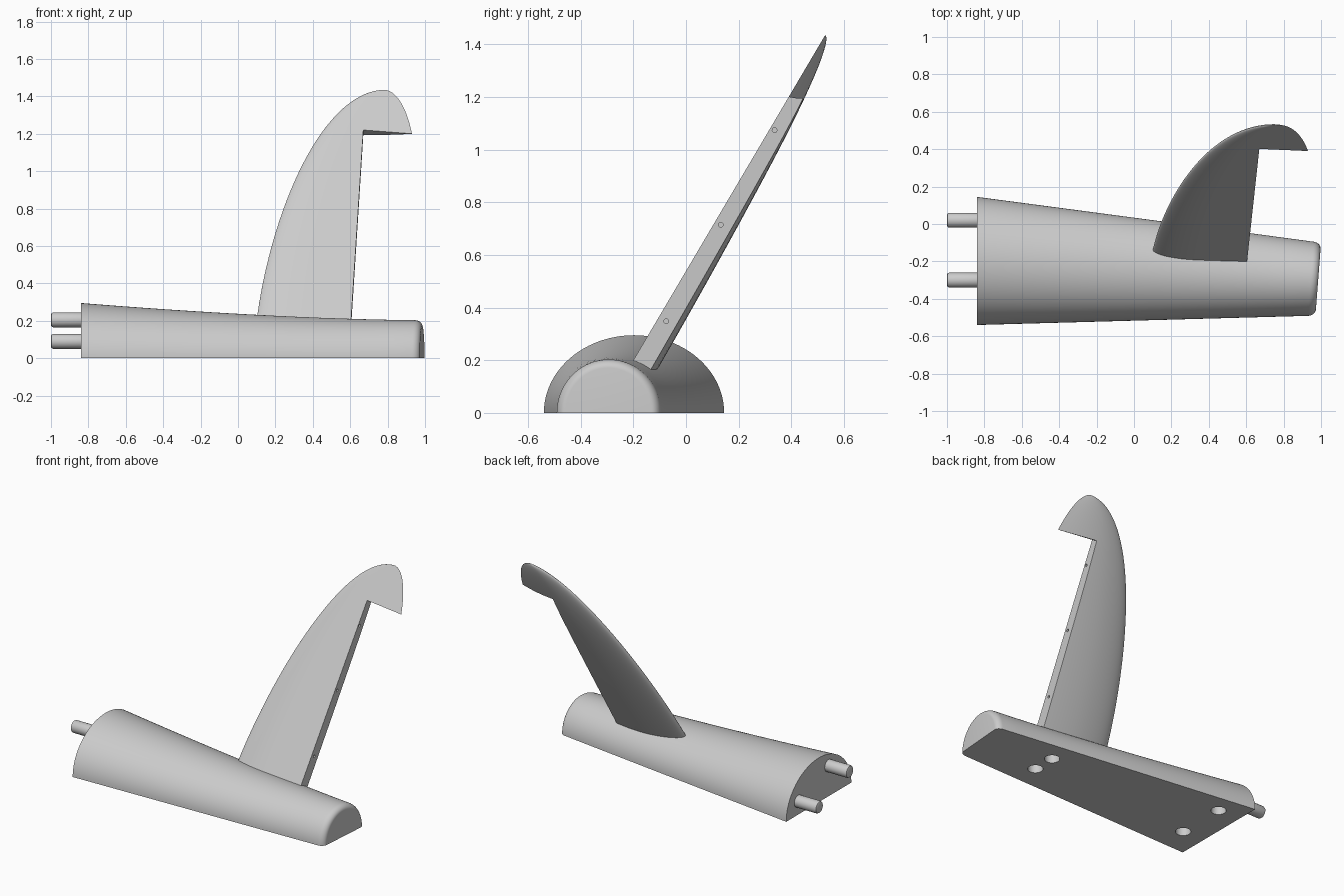
import bpy, bmesh, math
from mathutils import Vector, Matrix

if "Cube" in bpy.data.objects:
    bpy.data.objects.remove(bpy.data.objects["Cube"])

grey = bpy.data.materials.new("light_grey")
grey.use_nodes = True
grey.diffuse_color = (0.6, 0.6, 0.6, 1)
grey.node_tree.nodes["Principled BSDF"].inputs["Base Color"].default_value = (0.6, 0.6, 0.6, 1)


def add_object(name, bm):
    bmesh.ops.recalc_face_normals(bm, faces=bm.faces)
    mesh = bpy.data.meshes.new(name)
    bm.to_mesh(mesh)
    bm.free()
    mesh.materials.append(grey)
    obj = bpy.data.objects.new(name, mesh)
    bpy.context.collection.objects.link(obj)
    return obj


def loft(name, rings):
    """Skin closed rings of equal length and cap both ends."""
    bm = bmesh.new()
    rows = [[bm.verts.new(p) for p in ring] for ring in rings]
    n = len(rows[0])
    for a, b in zip(rows, rows[1:]):
        for i in range(n):
            j = (i + 1) % n
            bm.faces.new((a[i], a[j], b[j], b[i]))
    bm.faces.new(rows[0])
    bm.faces.new(rows[-1])
    return add_object(name, bm)


def cylinder(name, start, end, radius, bevel=0):
    start, end = Vector(start), Vector(end)
    axis = end - start
    turn = axis.to_track_quat('Z', 'Y').to_matrix().to_4x4()
    bm = bmesh.new()
    bmesh.ops.create_cone(bm, cap_ends=True, segments=32, radius1=radius, radius2=radius,
                          depth=axis.length,
                          matrix=Matrix.Translation((start + end) / 2) @ turn)
    if bevel:
        rims = [e for e in bm.edges if any(len(f.verts) > 4 for f in e.link_faces)]
        bmesh.ops.bevel(bm, geom=rims, offset=bevel, segments=2, affect='EDGES', profile=0.5)
    return add_object(name, bm)


def activate(obj):
    bpy.ops.object.select_all(action='DESELECT')
    obj.select_set(True)
    bpy.context.view_layer.objects.active = obj


def cut(obj, cutters):
    activate(obj)
    for cutter in cutters:
        mod = obj.modifiers.new("cut", 'BOOLEAN')
        mod.operation = 'DIFFERENCE'
        mod.solver = 'EXACT'
        mod.object = cutter
        bpy.ops.object.modifier_apply(modifier=mod.name)
        bpy.data.objects.remove(cutter)


def smooth(obj):
    activate(obj)
    bpy.ops.object.shade_smooth_by_angle(angle=math.radians(35))


# Base: tapering half-ellipse with a skewed, rounded outer end
X0, X1, ROUND = -0.84, 1.0, 0.04


def base_ring(x, inset=0.0):
    t = (x - X0) / (X1 - X0)
    back, front = 0.145 - 0.245 * t, -0.54 + 0.05 * t
    height = 0.203 + 0.092 * max(0, 1 - t) ** 1.6 - inset
    mid, half = (back + front) / 2, (back - front) / 2 - inset
    ring = []
    for i in range(49):
        a = math.pi * i / 48
        y = mid + half * math.cos(a)
        ring.append((x + 0.077 * t * (y + 0.1), y, height * math.sin(a)))
    return ring


rings = [base_ring(X0 + (X1 - ROUND - X0) * i / 16) for i in range(17)]
for i in range(1, 8):
    a = math.pi / 2 * i / 7
    rings.append(base_ring(X1 - ROUND + ROUND * math.sin(a), 0.032 * (1 - math.cos(a))))
base = loft("base", rings)

# Blind holes in the underside
holes = [(-0.68, -0.01), (-0.68, -0.345), (0.5, -0.18), (0.5, -0.338)]
cut(base, [cylinder("hole_cutter", (x, y, -0.1), (x, y, 0.1), 0.047) for x, y in holes])
smooth(base)

# Locating pegs
for name, y, z in (("front_peg", -0.3, 0.205), ("back_peg", 0.02, 0.09)):
    smooth(cylinder(name, (-1, y, z), (-0.75, y, z), 0.04, 0.012))

# Fin: leaning foil, flat towards the front and bulged behind
TIP, FOOT = 1.435, 0.12


def lean(x, z, w):
    """Point on the leaning plane at height z, pushed back by w."""
    return (x, -0.2 + (z - 0.2) * 0.59 + w * 0.861, z - w * 0.509)


def leading(z):
    q = max(0, (z - 0.1) / (TIP - 0.1))
    return 0.09 + 0.69 * (1 - math.sqrt(1 - q ** 1.5))


def trailing(z):
    q = max(0, (z - 1.0) / (TIP - 1.0))
    return 0.78 + 0.169 * math.sqrt(1 - q * q)


def nose(s):
    return math.sqrt(1 - (1 - s / 0.3) ** 2) if s < 0.3 else 1


def fin_ring(z):
    x0 = leading(z)
    chord = trailing(z) - x0
    thick = 0.114 * chord
    steps = [(k / 24) ** 2.5 for k in range(25)]
    ring = []
    for s in reversed(steps):
        tail = 1 - (max(0, s - 0.3) / 0.7) ** 1.75
        ring.append(lean(x0 + s * chord, z, thick * (0.5 + 0.5 * nose(s)) * tail))
    for s in steps[1:-1]:
        ring.append(lean(x0 + s * chord, z, thick * 0.5 * (1 - nose(s))))
    return ring


fin = loft("fin", [fin_ring(FOOT + (TIP - FOOT) * math.sin(math.pi / 2 * 0.985 * i / 40))
                   for i in range(41)])


# Notch behind the fin, leaving the overhanging tip
def wall(z):
    return 0.605 + 0.0644 * (z - 0.21)


outline = [(wall(-0.1), -0.1), (wall(1.22), 1.22), (1.1, 1.187), (1.1, -0.1)]
cutters = [loft("notch_cutter", [[lean(x, z, w) for x, z in outline] for w in (-0.1, 0.2)])]

# Small hinge holes in the notch wall
for z, w in ((0.365, 0.032), (0.727, 0.024), (1.083, 0.018)):
    x, y, height = lean(wall(z), z, w)
    cutters.append(cylinder("hinge_cutter", (x - 0.08, y, height), (x + 0.05, y, height), 0.009))
cut(fin, cutters)
smooth(fin)
